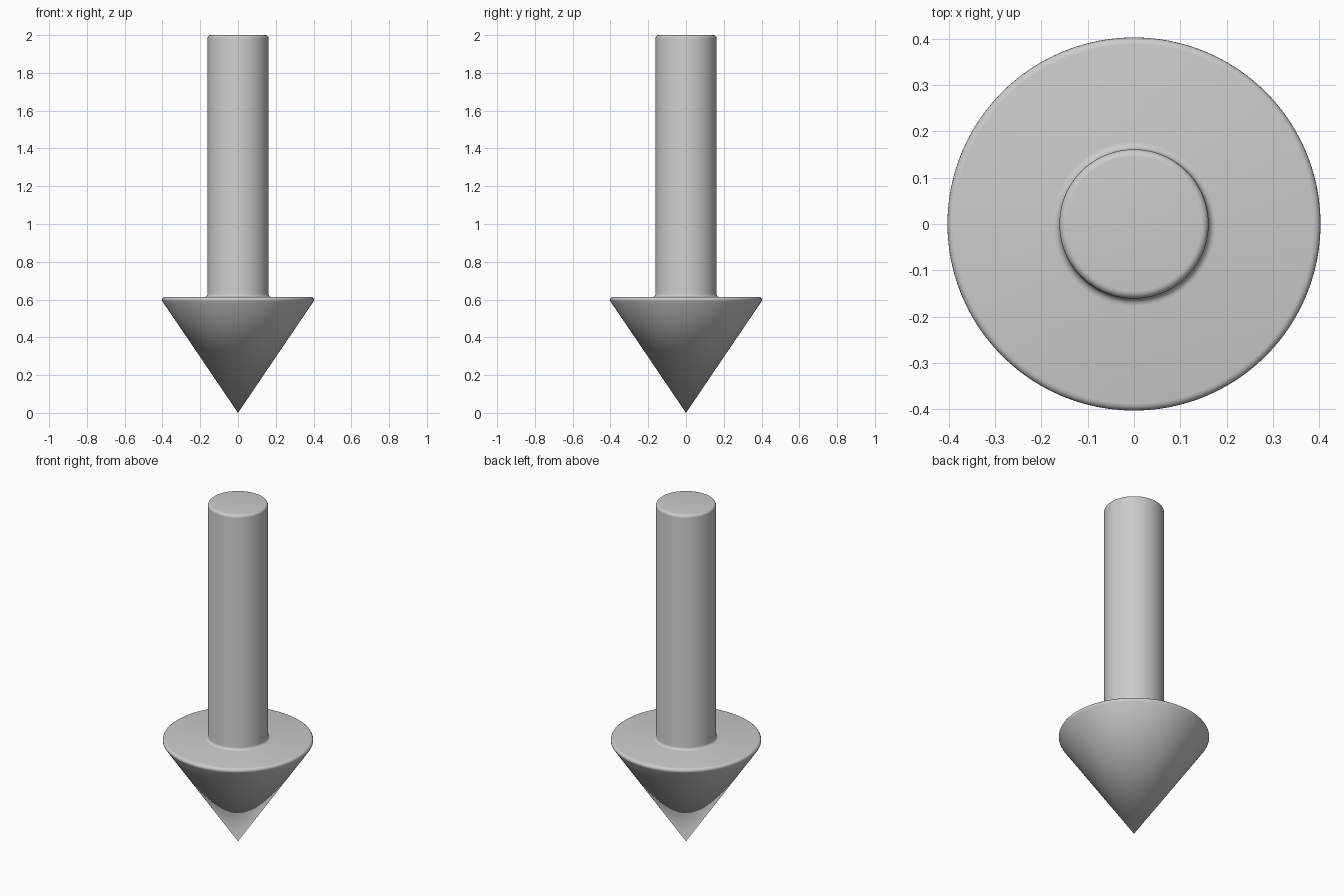
import bpy, bmesh, math
from mathutils import Vector

if "Cube" in bpy.data.objects:
    bpy.data.objects.remove(bpy.data.objects["Cube"])

SEGMENTS = 96

# Corners of the half profile (radius, height, rounding radius), tip to top
CORNERS = [
    (0.0, 0.0, 0),          # tip
    (0.416, 0.614, 0.015),  # rim of the head
    (0.161, 0.614, 0.016),  # fillet where the shaft meets the head
    (0.161, 2.0, 0.016),    # top edge of the shaft
    (0.0, 2.0, 0),          # centre of the top
]


def rounded_profile(corners, steps=5):
    pts = []
    for i, (x, z, r) in enumerate(corners):
        p = Vector((x, z))
        if r == 0:
            pts.append(p)
            continue
        a = (Vector(corners[i - 1][:2]) - p).normalized()
        b = (Vector(corners[i + 1][:2]) - p).normalized()
        half = a.angle(b) / 2
        centre = p + (a + b).normalized() * (r / math.sin(half))
        start = p + a * (r / math.tan(half)) - centre
        end = p + b * (r / math.tan(half)) - centre
        sweep = start.angle(end)
        for k in range(steps + 1):
            t = k / steps
            arc = (start * math.sin((1 - t) * sweep) + end * math.sin(t * sweep)) / math.sin(sweep)
            pts.append(centre + arc)
    return pts


def lathe(name, profile):
    bm = bmesh.new()
    verts = [bm.verts.new((p.x, 0, p.y)) for p in profile]
    edges = [bm.edges.new(pair) for pair in zip(verts, verts[1:])]
    bmesh.ops.spin(bm, geom=verts + edges, cent=(0, 0, 0), axis=(0, 0, 1),
                   angle=math.tau, steps=SEGMENTS)
    bmesh.ops.remove_doubles(bm, verts=bm.verts, dist=1e-5)
    bmesh.ops.recalc_face_normals(bm, faces=bm.faces)
    mesh = bpy.data.meshes.new(name)
    bm.to_mesh(mesh)
    bm.free()
    obj = bpy.data.objects.new(name, mesh)
    bpy.context.collection.objects.link(obj)
    bpy.context.view_layer.objects.active = obj
    obj.select_set(True)
    bpy.ops.object.shade_smooth_by_angle(angle=math.radians(30))
    return obj


# Downward arrow: cone head and round shaft in one turned piece
lathe("down_arrow", rounded_profile(CORNERS))
